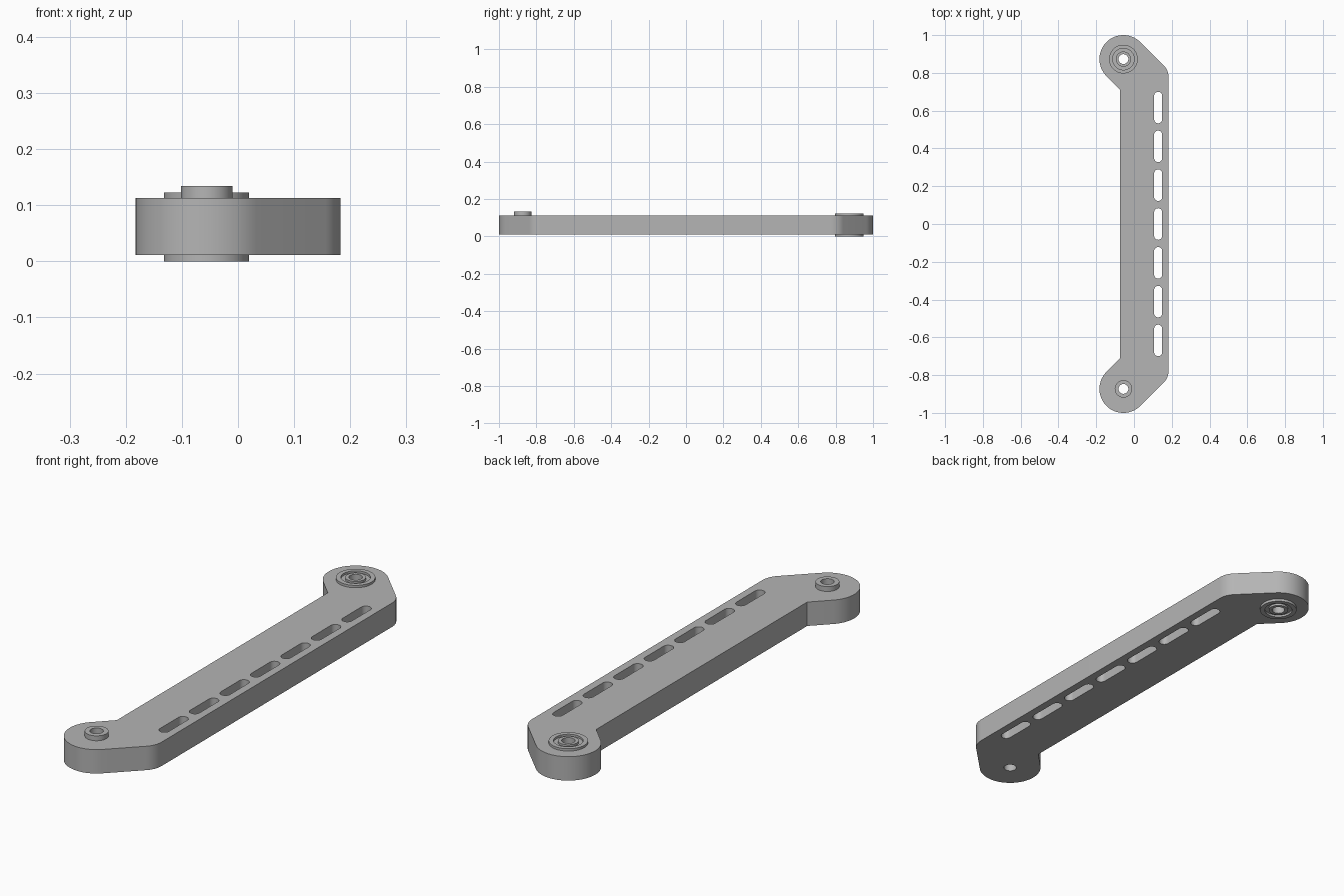
import bpy
import bmesh
from math import sin, cos, radians, tau

cube = bpy.data.objects.get("Cube")
if cube:
    bpy.data.objects.remove(cube, do_unlink=True)

GREY = (0.46, 0.46, 0.46, 1)
metal = bpy.data.materials.new("grey metal")
metal.use_nodes = True
metal.diffuse_color = GREY
metal.node_tree.nodes["Principled BSDF"].inputs["Base Color"].default_value = GREY

PIVOT_X, PIVOT_Y = -0.056, 0.873   # joint centres at both ends
END_R, BORE_R = 0.127, 0.026
BOTTOM, TOP = 0.011, 0.113
SIDE_X, FILLET_R = 0.183, 0.09


def arc(x, y, r, start, end, steps):
    angles = [radians(start + (end - start) * i / steps) for i in range(steps + 1)]
    return [(x + r * cos(a), y + r * sin(a)) for a in angles]


def circle(x, y, r, steps=64):
    return arc(x, y, r, 0, 360, steps)[:-1]


def slot(x, y, r, half):
    return arc(x, y + half, r, 0, 180, 16) + arc(x, y - half, r, 180, 360, 16)


def add_object(name, bm):
    mesh = bpy.data.meshes.new(name)
    bm.to_mesh(mesh)
    bm.free()
    mesh.materials.append(metal)
    obj = bpy.data.objects.new(name, mesh)
    bpy.context.collection.objects.link(obj)
    bpy.ops.object.select_all(action="DESELECT")
    obj.select_set(True)
    bpy.context.view_layer.objects.active = obj
    return obj


def lathe(name, x, y, profile):
    """Revolve a closed (radius, z) profile about a vertical axis."""
    bm = bmesh.new()
    verts = [bm.verts.new((r, 0, z)) for r, z in profile]
    edges = [bm.edges.new((verts[i - 1], v)) for i, v in enumerate(verts)]
    bmesh.ops.spin(bm, geom=verts + edges, cent=(0, 0, 0), axis=(0, 0, 1),
                   angle=tau, steps=64)
    bmesh.ops.remove_doubles(bm, verts=bm.verts[:], dist=1e-5)
    bmesh.ops.recalc_face_normals(bm, faces=bm.faces[:])
    obj = add_object(name, bm)
    obj.location = (x, y, 0)
    bpy.ops.object.shade_smooth_by_angle(angle=radians(30))


# Link arm: cranked outline with rounded ends, slots and joint holes
corner_x, corner_y = -0.074, 0.711
fillet_x, fillet_y = SIDE_X - FILLET_R, 0.777
outline = (arc(PIVOT_X, PIVOT_Y, END_R, 45, 225, 40)
           + [(corner_x, corner_y), (corner_x, -corner_y)]
           + arc(PIVOT_X, -PIVOT_Y, END_R, 135, 315, 40)
           + arc(fillet_x, -fillet_y, FILLET_R, -45, 0, 12)
           + arc(fillet_x, fillet_y, FILLET_R, 0, 45, 12))
loops = [outline,
         circle(PIVOT_X, -PIVOT_Y, BORE_R),
         circle(PIVOT_X, PIVOT_Y, 0.07)]
loops += [slot(0.128, i * 0.2055, 0.0215, 0.062) for i in range(-3, 4)]

bm = bmesh.new()
for loop in loops:
    verts = [bm.verts.new((x, y, (BOTTOM + TOP) / 2)) for x, y in loop]
    for i, v in enumerate(verts):
        bm.edges.new((verts[i - 1], v))
bmesh.ops.triangle_fill(bm, edges=bm.edges[:], use_beauty=True, normal=(0, 0, 1))
arm = add_object("link_arm", bm)
thick = arm.modifiers.new("thickness", "SOLIDIFY")
thick.thickness = TOP - BOTTOM
thick.offset = 0
bpy.ops.object.modifier_apply(modifier=thick.name)
bpy.ops.object.shade_smooth_by_angle(angle=radians(30))

# Raised spacer collar on the front joint
lathe("front_collar", PIVOT_X, -PIVOT_Y,
      [(BORE_R, TOP), (0.046, TOP), (0.046, 0.134), (BORE_R, 0.134)])

# Ball bearing in the back joint, with a recessed groove on each face
low, high, depth = 0, 0.123, 0.009
inner, outer = 0.04, 0.057
lathe("back_bearing", PIVOT_X, PIVOT_Y,
      [(BORE_R, low), (inner, low), (inner, low + depth), (outer, low + depth),
       (outer, low), (0.076, low), (0.076, high), (outer, high),
       (outer, high - depth), (inner, high - depth), (inner, high), (BORE_R, high)])
